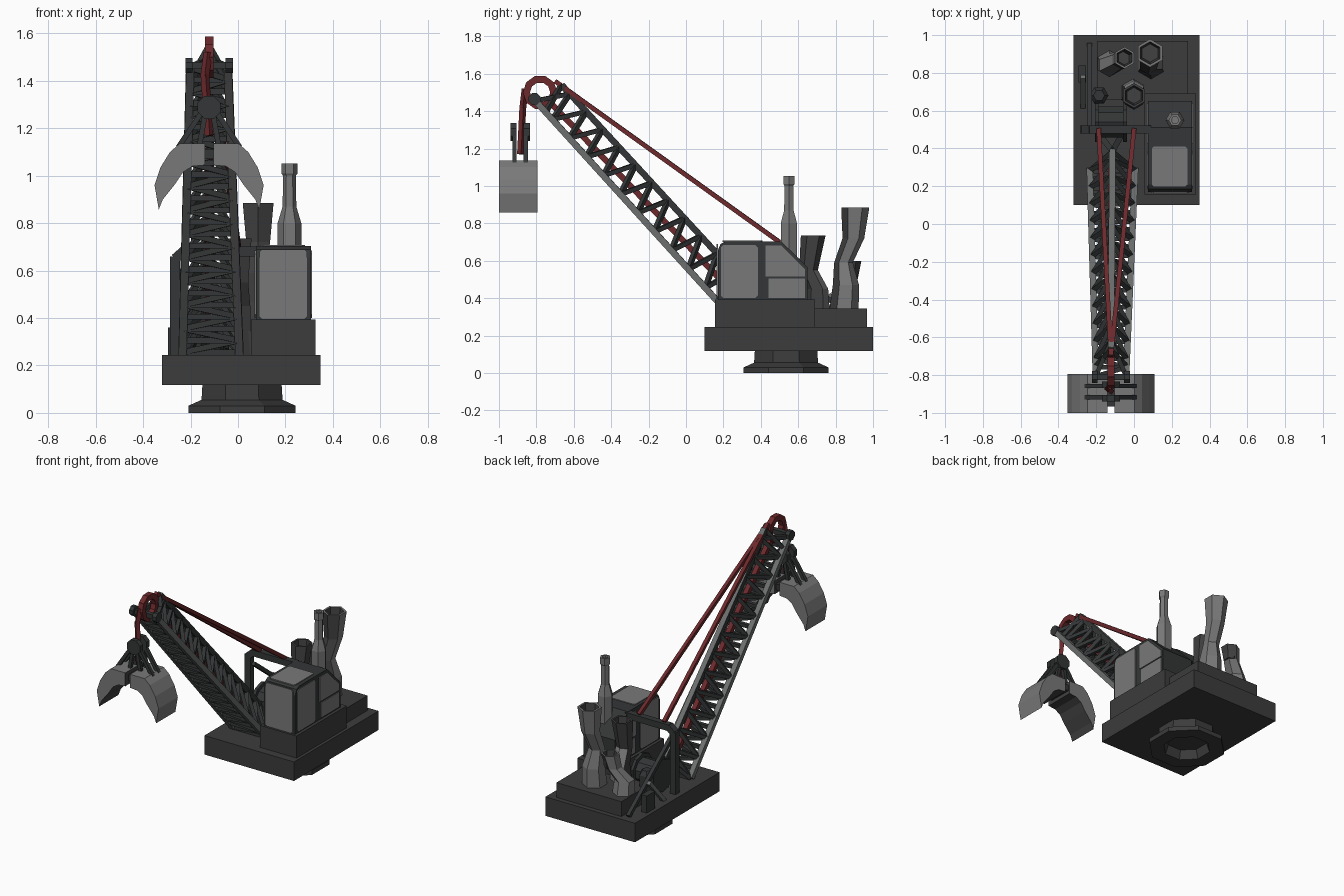
import bpy, bmesh
from math import pi, cos, sin
from mathutils import Vector, Matrix

cube = bpy.data.objects.get("Cube")
if cube:
    bpy.data.objects.remove(cube, do_unlink=True)


def material(name, rgb):
    m = bpy.data.materials.new(name)
    m.use_nodes = True
    m.diffuse_color = (*rgb, 1)
    node = m.node_tree.nodes["Principled BSDF"]
    node.inputs["Base Color"].default_value = (*rgb, 1)
    node.inputs["Roughness"].default_value = 0.8
    return m


BODY = material("dark body grey", (0.045, 0.045, 0.045))
STEEL = material("dark lattice steel", (0.034, 0.037, 0.038))
CHORD = material("worn steel", (0.15, 0.16, 0.156))
LIGHT = material("light grey metal", (0.19, 0.19, 0.19))
GLASS = material("grey glass", (0.19, 0.19, 0.195))
RED = material("cable red", (0.15, 0.022, 0.025))
SOOT = material("soot grey", (0.052, 0.052, 0.053))

CX = -0.122  # boom centre line


def finish(name, bm, mat):
    bmesh.ops.recalc_face_normals(bm, faces=bm.faces)
    me = bpy.data.meshes.new(name)
    bm.to_mesh(me)
    bm.free()
    me.materials.append(mat)
    ob = bpy.data.objects.new(name, me)
    bpy.context.collection.objects.link(ob)
    return ob


def recolour(ob, mat, rule):
    """Give a second colour to the faces that satisfy the rule."""
    ob.data.materials.append(mat)
    for p in ob.data.polygons:
        if rule(p):
            p.material_index = 1


def box(name, lo, hi, mat):
    lo, hi = Vector(lo), Vector(hi)
    bm = bmesh.new()
    size = Matrix.Diagonal((*(hi - lo), 1))
    bmesh.ops.create_cube(bm, size=1, matrix=Matrix.Translation((lo + hi) / 2) @ size)
    return finish(name, bm, mat)


def beams(name, segments, t, mat, stretch=1.0):
    """Square bars between pairs of points, joined in one object."""
    bm = bmesh.new()
    for a, b in segments:
        a, b = Vector(a), Vector(b)
        turn = (b - a).to_track_quat('Z', 'Y').to_matrix().to_4x4()
        size = Matrix.Diagonal((t, t, (b - a).length * stretch, 1))
        bmesh.ops.create_cube(bm, size=1, matrix=Matrix.Translation((a + b) / 2) @ turn @ size)
    return finish(name, bm, mat)


def rings(name, stations, sides, mat, phase=0.0):
    """Skin over horizontal polygons given as (x, y, z, radius)."""
    bm = bmesh.new()
    loops = []
    for x, y, z, r in stations:
        angles = [phase + 2 * pi * i / sides for i in range(sides)]
        loops.append([bm.verts.new((x + r * cos(a), y + r * sin(a), z)) for a in angles])
    for p, q in zip(loops, loops[1:]):
        for i in range(sides):
            j = (i + 1) % sides
            bm.faces.new((p[i], p[j], q[j], q[i]))
    bm.faces.new(loops[0])
    bm.faces.new(loops[-1])
    return finish(name, bm, mat)


def extrude(name, outline, axis, start, depth, mat):
    """Solid from a 2D outline: axis X uses (y, z), axis Y uses (x, z), axis Z uses (x, y)."""
    place = {'X': lambda u, v: (start, u, v), 'Y': lambda u, v: (u, start, v),
             'Z': lambda u, v: (u, v, start)}[axis]
    bm = bmesh.new()
    face = bm.faces.new([bm.verts.new(place(u, v)) for u, v in outline])
    new = bmesh.ops.extrude_face_region(bm, geom=[face])["geom"]
    push = Vector([depth if a == axis else 0 for a in "XYZ"])
    bmesh.ops.translate(bm, vec=push, verts=[v for v in new if isinstance(v, bmesh.types.BMVert)])
    return finish(name, bm, mat)


def disc(name, centre, r, depth, axis, sides, mat):
    x, y, z = centre
    ring = [(r * cos(pi * (2 * i + 1) / sides), r * sin(pi * (2 * i + 1) / sides)) for i in range(sides)]
    u0, s = (y, x) if axis == 'X' else (x, y)
    return extrude(name, [(u0 + u, z + v) for u, v in ring], axis, s - depth / 2, depth, mat)


def rounded(a, b, c, d, k):
    """Rectangle outline with cut corners."""
    return [(a + k, c), (b - k, c), (b, c + k), (b, d - k), (b - k, d), (a + k, d), (a, d - k), (a, c + k)]


# Turntable and deck
TX, TY = 0.017, 0.535
rings("turntable", [(TX, TY, z, r) for z, r in
      ((0.06, 0.13), (0, 0.15), (0, 0.245), (0.03, 0.245), (0.055, 0.185), (0.13, 0.18))], 8, BODY, pi / 8)
box("deck", (-0.32, 0.10, 0.117), (0.347, 1.0, 0.245), BODY)
box("engine_platform", (-0.196, 0.66, 0.24), (0.287, 0.968, 0.345), BODY)
box("cabin_base", (0.055, 0.155, 0.24), (0.327, 0.69, 0.393), BODY)

# Cabin with glazing plates
extrude("cabin", [(0.17, 0.393), (0.17, 0.655), (0.185, 0.69), (0.21, 0.703), (0.51, 0.703),
                  (0.65, 0.565), (0.65, 0.393)], 'X', 0.075, 0.232, STEEL)
extrude("windscreen", rounded(0.09, 0.292, 0.396, 0.69, 0.012), 'Y', 0.164, 0.008, GLASS)
extrude("roof_window", rounded(0.095, 0.282, 0.196, 0.41, 0.01), 'Z', 0.701, 0.007, GLASS)
for side, x in (("left", 0.304), ("right", 0.070)):
    extrude("door_window_" + side, rounded(0.187, 0.384, 0.40, 0.685, 0.014), 'X', x, 0.008, GLASS)
    extrude("rear_upper_window_" + side, [(0.425, 0.515), (0.637, 0.515), (0.637, 0.555),
            (0.51, 0.682), (0.425, 0.682)], 'X', x, 0.008, GLASS)
    extrude("rear_lower_window_" + side, [(0.44, 0.402), (0.637, 0.402), (0.637, 0.504),
            (0.44, 0.504)], 'X', x, 0.008, GLASS)

# Straight exhaust behind the cabin roof
rings("exhaust_stack", [(0.217, 0.55, z, r) for z, r in
      ((0.5, 0.05), (0.8, 0.05), (0.87, 0.029), (1.0, 0.027), (1.01, 0.034), (1.052, 0.034),
       (1.052, 0.02), (0.98, 0.02))], 6, LIGHT)


# Bent chimneys with hollow tops, sooty inside and towards the front
def chimney(name, path, soot_limit):
    x, y, z, r = path[-1]
    hollow = [(x, y, z, r * 0.8), (x, y, z - 0.09, r * 0.65)]
    ob = rings(name, path + hollow, 6, LIGHT, pi / 6)

    def inside(p):
        return p.center.z > z - 0.1 and (Vector((x, y, p.center.z)) - p.center).length < r * 0.7
    recolour(ob, SOOT, lambda p: p.normal.y < soot_limit or inside(p))


chimney("tall_chimney", [(0.09, 0.845, 0.34, 0.078), (0.09, 0.855, 0.47, 0.07), (0.075, 0.842, 0.59, 0.05),
                         (0.085, 0.895, 0.72, 0.058), (0.085, 0.905, 0.885, 0.075)], -0.3)
chimney("front_chimney", [(-0.01, 0.70, 0.24, 0.075), (0.0, 0.70, 0.45, 0.06), (0.0, 0.655, 0.55, 0.05),
                          (0.0, 0.68, 0.735, 0.066)], 0.35)
chimney("side_chimney", [(-0.13, 0.85, 0.34, 0.07), (-0.13, 0.84, 0.43, 0.062), (-0.07, 0.87, 0.51, 0.05),
                         (-0.05, 0.88, 0.60, 0.058)], -0.3)
rings("small_tank", [(-0.185, 0.68, 0.24, 0.05), (-0.185, 0.68, 0.42, 0.05), (-0.185, 0.68, 0.45, 0.03)], 6, STEEL)

# Gantry frame, winch and side fittings
beams("gantry", [((-0.265, 0.5, 0.24), (-0.265, 0.5, 0.66)), ((-0.265, 0.5, 0.65), (-0.225, 0.5, 0.685)),
                 ((-0.235, 0.5, 0.68), (0.09, 0.5, 0.68))], 0.042, STEEL)
beams("gantry_brace", [((-0.235, 0.5, 0.60), (-0.235, 0.95, 0.25))], 0.025, STEEL)
beams("lever", [((-0.27, 0.62, 0.24), (-0.27, 0.78, 0.42))], 0.025, CHORD)
box("side_box", (-0.295, 0.75, 0.24), (-0.255, 0.84, 0.36), STEEL)
disc("winch_drum", (CX, 0.54, 0.36), 0.085, 0.13, 'X', 10, STEEL)
for s in (-1, 1):
    disc("winch_cheek", (CX + 0.075 * s, 0.54, 0.36), 0.11, 0.02, 'X', 10, STEEL)


# Triangular boom: t runs from the foot (0) to the tip (1), side 0 is the single top chord
def boom(t, side):
    foot, tip = ((0.385, 0.40), (-0.665, 1.54)) if side == 0 else ((0.285, 0.255), (-0.805, 1.455))
    half = 0.12 + (0.080 - 0.12) * t
    return (CX + 0.008 * (1 - t) + side * half,
            foot[0] + (tip[0] - foot[0]) * t, foot[1] + (tip[1] - foot[1]) * t)


beams("boom_lower_chords", [(boom(0, s), boom(1, s)) for s in (-1, 1)], 0.034, CHORD)
top_chord = beams("boom_top_chord", [(boom(0, 0), boom(1, 0))], 0.034, STEEL)
recolour(top_chord, CHORD, lambda p: p.normal.z > 0.5)
N = 24
lacing = []
for i in range(N):
    a, b, odd = i / N, (i + 1) / N, i % 2
    flip = 1 if odd else -1
    for s in (-1, 1):
        lacing.append((boom(a, s * (1 - odd)), boom(b, s * odd)))
    lacing.append((boom(a, flip), boom(b, -flip)))
    lacing.append((boom(a, -1), boom(a, 1)))
for s in (-1, 1):
    lacing += [(boom(0, 0), boom(0, s)), (boom(1, 0), boom(0.95, s))]
beams("boom_lacing", lacing, 0.024, STEEL)
beams("boom_feet", [(boom(0, 0), (CX + 0.05 * s, 0.46, 0.24)) for s in (-1, 1)], 0.03, STEEL)

# Boom tip: axle, caps and sheave ring
beams("tip_axle", [((CX - 0.09, -0.81, 1.465), (CX + 0.09, -0.81, 1.465))], 0.03, STEEL)
for s in (-1, 1):
    disc("axle_cap", (CX + 0.085 * s, -0.81, 1.465), 0.034, 0.03, 'X', 8, STEEL)
SHEAVE = 10
rim = [(CX, -0.78 + 0.073 * cos(2 * pi * i / SHEAVE), 1.5 + 0.073 * sin(2 * pi * i / SHEAVE)) for i in range(SHEAVE)]
beams("sheave_ring", [(rim[i - 1], rim[i]) for i in range(SHEAVE)], 0.036, RED, 1.24)

# Cables
beams("stay_cables", [((CX, -0.70, 1.56), (x, 0.5, 0.70)) for x in (-0.187, 0.0)], 0.024, RED)
beams("hoist_cable", [((CX, -0.73, 1.45), (CX, 0.3, 0.38))], 0.032, RED)
beams("grab_cable", [((CX - 0.005, -0.86, 1.52), (CX - 0.018, -0.872, 1.42)),
                     ((CX - 0.018, -0.872, 1.43), (CX, -0.885, 1.17))], 0.026, RED)

# Grab: hub discs, links and two jaws
GY = -0.887
for s in (-1, 1):
    disc("grab_hub", (CX, GY + 0.036 * s, 1.288), 0.052, 0.033, 'Y', 8, STEEL)
links = []
for s in (-1, 1):
    for y in (GY - 0.03, GY + 0.03):
        links.append(((CX + 0.03 * s, y, 1.27), (CX + 0.13 * s, y, 1.12)))
        links.append(((CX + 0.015 * s, y, 1.27), (CX + 0.045 * s, y, 1.10)))
beams("grab_links", links, 0.022, STEEL)
beams("grab_hinge", [((CX, GY - 0.08, 1.09), (CX, GY + 0.08, 1.09))], 0.04, STEEL)
jaw = [(0.018, 1.135), (0.125, 1.135), (0.165, 1.10), (0.205, 1.035), (0.23, 0.96), (0.212, 0.857),
       (0.195, 0.90), (0.143, 0.965), (0.11, 1.015), (0.07, 1.04), (0.018, 1.045)]
for s, side in ((-1, "right"), (1, "left")):
    ob = extrude("grab_jaw_" + side, [(CX + s * u, z) for u, z in jaw], 'Y', -1.0, 0.205, LIGHT)
    # Dark inner surface of the scoop
    recolour(ob, SOOT, lambda p: p.normal.x * s < -0.1 or p.normal.z < -0.5)
